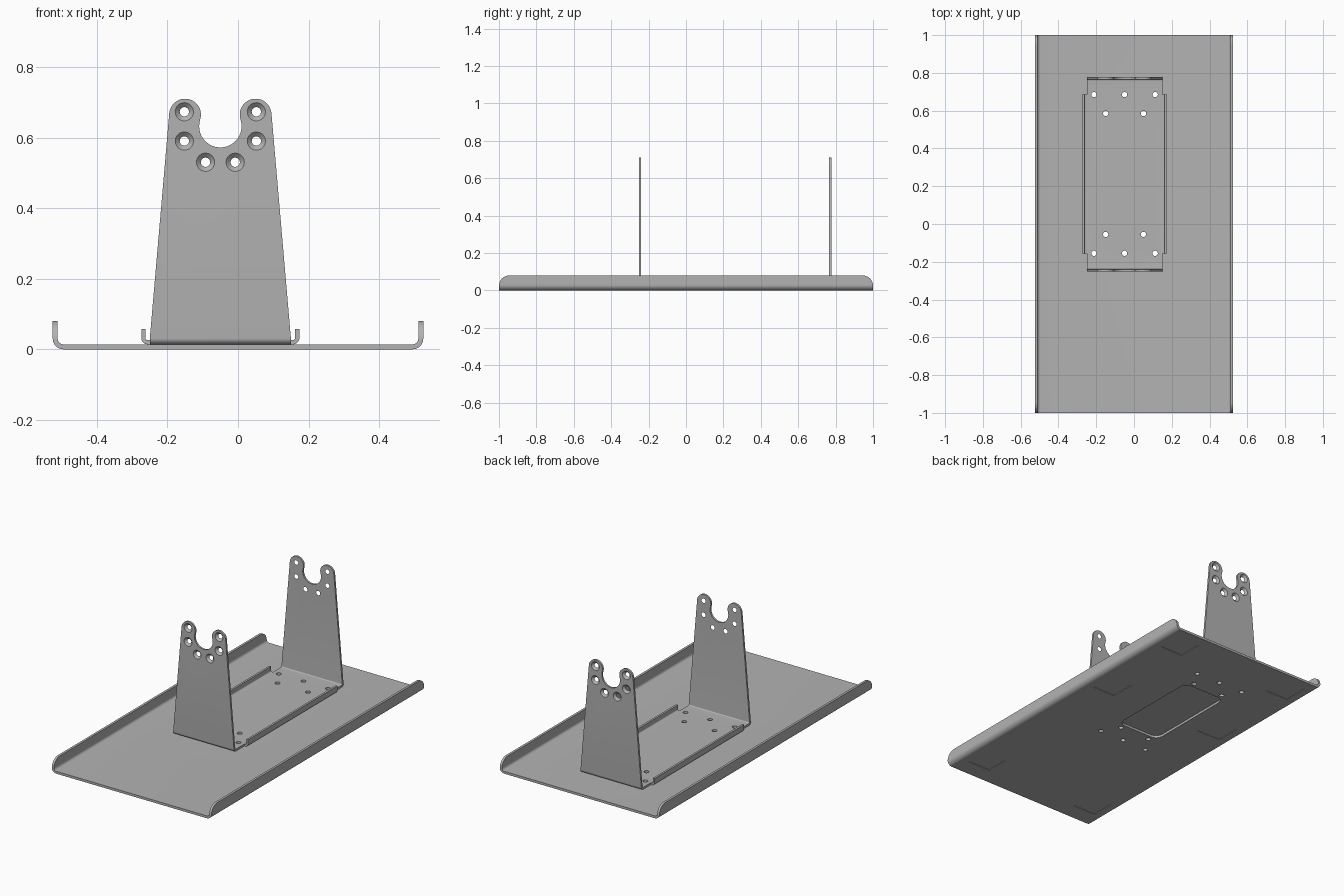
import bpy, bmesh, math
from mathutils import Matrix, Vector

cube = bpy.data.objects.get("Cube")
if cube:
    bpy.data.objects.remove(cube, do_unlink=True)

steel = bpy.data.materials.new("steel_grey")
steel.use_nodes = True
GREY = (0.45, 0.45, 0.45, 1)
steel.diffuse_color = GREY
steel.node_tree.nodes["Principled BSDF"].inputs["Base Color"].default_value = GREY

CX, CY = -0.05, 0.265        # bracket centre
TRAY_T, PLATE_T = 0.014, 0.012


def outline(corners, steps=8):
    """Closed outline from (u, v, radius) square corners, rounded where radius > 0."""
    pts = []
    n = len(corners)
    for i, (u, v, r) in enumerate(corners):
        p = Vector((u, v))
        if not r:
            pts.append(p)
            continue
        a = (Vector(corners[i - 1][:2]) - p).normalized() * r
        b = (Vector(corners[(i + 1) % n][:2]) - p).normalized() * r
        for k in range(steps + 1):
            t = math.pi / 2 * k / steps
            pts.append(p + a * (1 - math.sin(t)) + b * (1 - math.cos(t)))
    return pts


def channel(u0, u1, bottom, top, r, t):
    """Bent sheet section shaped like a U."""
    i = r - t
    return outline([(u0, top, 0), (u0, bottom, r), (u1, bottom, r), (u1, top, 0),
                    (u1 - t, top, 0), (u1 - t, bottom + t, i),
                    (u0 + t, bottom + t, i), (u0 + t, top, 0)])


def rectangle(x, y, w, h, r=0):
    return outline([(x - w / 2, y - h / 2, r), (x + w / 2, y - h / 2, r),
                    (x + w / 2, y + h / 2, r), (x - w / 2, y + h / 2, r)])


def arc(x, z, r, start, end, steps=24):
    angles = [math.radians(start + (end - start) * k / steps) for k in range(steps + 1)]
    return [Vector((x + r * math.cos(a), z + r * math.sin(a))) for a in angles]


def make(name, bm):
    bmesh.ops.recalc_face_normals(bm, faces=bm.faces)
    mesh = bpy.data.meshes.new(name)
    bm.to_mesh(mesh)
    bm.free()
    mesh.materials.append(steel)
    ob = bpy.data.objects.new(name, mesh)
    bpy.context.collection.objects.link(ob)
    return ob


def prism(name, pts, axis, lo, hi):
    """Extrude a 2D outline along an axis."""
    place = {"x": lambda p, t: (t, p.x, p.y),
             "y": lambda p, t: (p.x, t, p.y),
             "z": lambda p, t: (p.x, p.y, t)}[axis]
    bm = bmesh.new()
    a = [bm.verts.new(place(p, lo)) for p in pts]
    b = [bm.verts.new(place(p, hi)) for p in pts]
    bm.faces.new(a)
    bm.faces.new(b)
    for i in range(len(pts)):
        bm.faces.new((a[i - 1], a[i], b[i], b[i - 1]))
    return make(name, bm)


def cones(name, places, r1, r2, depth, rot):
    bm = bmesh.new()
    for p in places:
        bmesh.ops.create_cone(bm, cap_ends=True, segments=32, radius1=r1, radius2=r2,
                              depth=depth, matrix=Matrix.Translation(p) @ rot)
    return make(name, bm)


def cut(ob, cutter, operation="DIFFERENCE"):
    cutter.hide_render = True
    mod = ob.modifiers.new("cut", "BOOLEAN")
    mod.operation, mod.object, mod.solver = operation, cutter, "EXACT"
    graph = bpy.context.evaluated_depsgraph_get()
    mesh = bpy.data.meshes.new_from_object(ob.evaluated_get(graph))
    ob.modifiers.clear()
    ob.data = mesh


# Tray with upturned sides and rounded flange ends
tray = prism("tray", channel(-0.525, 0.525, 0, 0.08, 0.03, TRAY_T), "y", -1.1, 1.1)
trim = prism("trim_cutter", outline([(-1, -0.1, 0), (1, -0.1, 0),
                                     (1, 0.08, 0.055), (-1, 0.08, 0.055)]), "x", -1, 1)
cut(tray, trim, "INTERSECT")
window = prism("window_cutter", rectangle(CX, CY, 0.28, 0.58, 0.045), "z", -0.1, 0.1)
cut(tray, window)

# Shallow foot recesses underneath
helpers = [trim, window]
for x in (-0.385, 0.385):
    for y in (-0.82, 0.27, 0.86):
        recess = prism("recess_cutter", rectangle(x, y, 0.15, 0.15), "z", -0.1, 0.003)
        cut(tray, recess)
        helpers.append(recess)

# Bracket: bent channel trimmed to the tapered, notched upright shape
bracket = prism("bracket", channel(-0.252, 0.777, TRAY_T, 0.75, 0.018, PLATE_T),
                "x", CX - 0.3, CX + 0.3)
side = [Vector((0.2, -0.1)), Vector((0.2, 0.03))] + arc(0.1, 0.665, 0.045, 5, 198)
notch = arc(0, 0.632, 0.06, 13, -193, 32)
mirrored = [Vector((-p.x, p.y)) for p in reversed(side)]
shape = [p + Vector((CX, 0)) for p in side + notch + mirrored]
profile = prism("upright_cutter", shape, "y", -1, 1)
cut(bracket, profile, "INTERSECT")
helpers.append(profile)

# Countersunk holes around the notches, opening outward
spots = [(s * x, z) for s in (-1, 1) for x, z in ((0.102, 0.673), (0.102, 0.59), (0.042, 0.53))]
for y, turn in ((-0.252 + PLATE_T / 2, -90), (0.777 - PLATE_T / 2, 90)):
    sinks = cones("sink_cutter", [(CX + x, y, z) for x, z in spots], 0.028, 0.011,
                  PLATE_T + 0.004, Matrix.Rotation(math.radians(turn), 4, "X"))
    cut(bracket, sinks)
    helpers.append(sinks)

# Bolt holes through bracket floor and tray
bolts = [(CX + x, CY + s * y, 0) for s in (-1, 1)
         for x, y in ((-0.162, 0.42), (0, 0.42), (0.162, 0.42), (-0.1, 0.32), (0.1, 0.32))]
drill = cones("bolt_cutter", bolts, 0.014, 0.014, 0.2, Matrix.Identity(4))
cut(tray, drill)
cut(bracket, drill)
helpers.append(drill)

# Upturned lips on both long sides of the bracket floor
lips = []
for s, name in ((1, "left_lip"), (-1, "right_lip")):
    z0, z1, x0, x1 = TRAY_T, TRAY_T + PLATE_T, 0.2, 0.224
    section = outline([(x0, z0, 0), (x1, z0, 0.018), (x1, 0.057, 0),
                       (x1 - PLATE_T, 0.057, 0), (x1 - PLATE_T, z1, 0.006), (x0, z1, 0)])
    section = [Vector((CX + s * p.x, p.y)) for p in section]
    lips.append(prism(name, section, "y", CY - 0.42, CY + 0.42))

for h in helpers:
    bpy.data.objects.remove(h, do_unlink=True)

# Smooth bends, sharp edges
bpy.ops.object.select_all(action="DESELECT")
for ob in [tray, bracket] + lips:
    ob.select_set(True)
    bpy.context.view_layer.objects.active = ob
bpy.ops.object.shade_smooth_by_angle(angle=math.radians(30))
